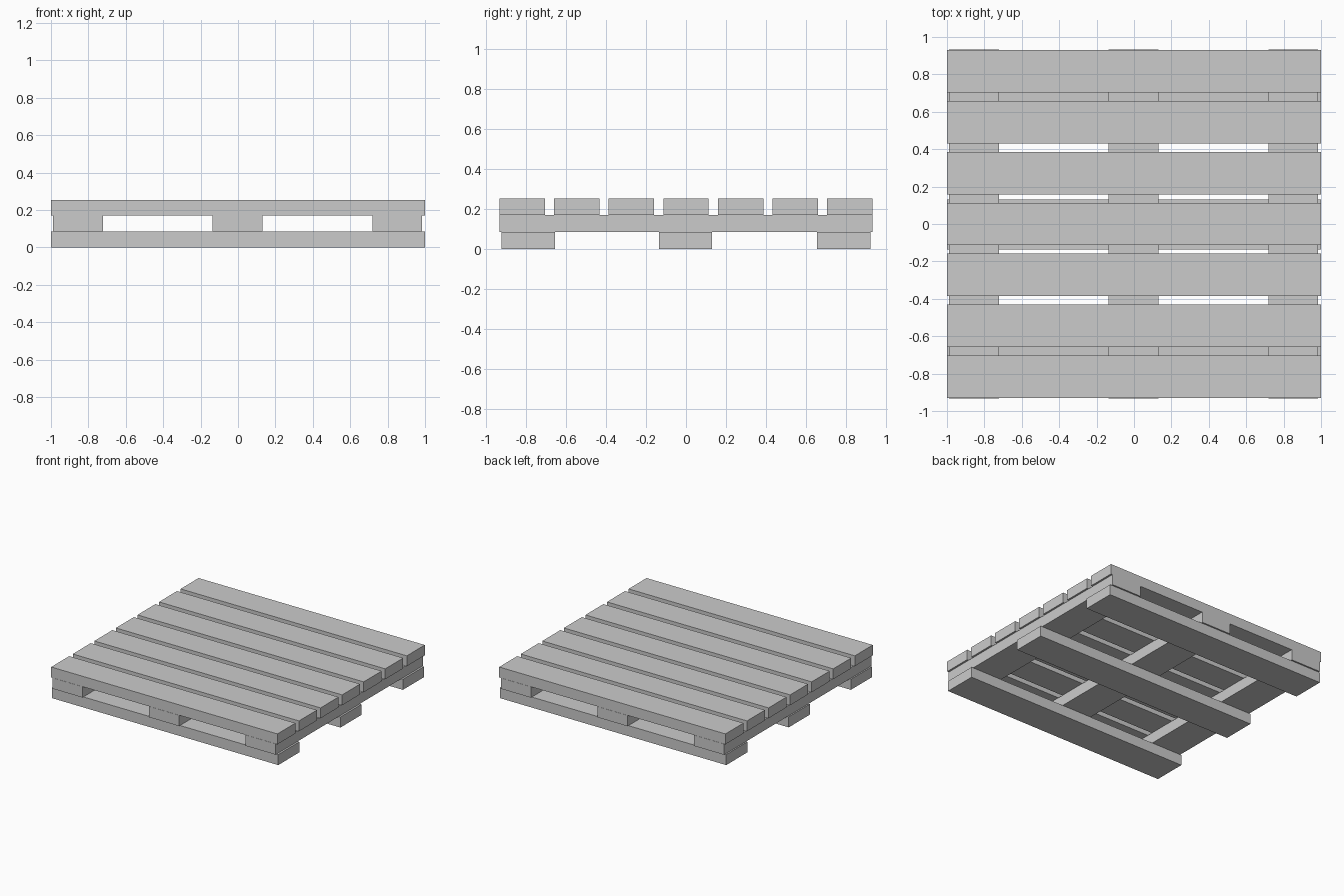
import bpy

if "Cube" in bpy.data.objects:
    bpy.data.objects.remove(bpy.data.objects["Cube"])


def board(name, x0, x1, y0, y1, z0, z1):
    bpy.ops.mesh.primitive_cube_add(
        size=1, location=((x0 + x1) / 2, (y0 + y1) / 2, (z0 + z1) / 2))
    ob = bpy.context.object
    ob.name = name
    ob.scale = (x1 - x0, y1 - y0, z1 - z0)
    bpy.ops.object.transform_apply(location=False, rotation=False, scale=True)
    return ob


Z_BOTTOM, Z_STRINGER, Z_TOP = 0.084, 0.17, 0.253

# Three wide runners on the floor, along x
for i, y in enumerate((-0.787, -0.002, 0.787)):
    board(f"bottom_runner_{i + 1}", -1, 1, y - 0.133, y + 0.133, 0, Z_BOTTOM)

# Three cross stringers, along y
for i, x in enumerate((-0.856, -0.002, 0.852)):
    board(f"stringer_{i + 1}", x - 0.133, x + 0.133, -0.932, 0.932, Z_BOTTOM, Z_STRINGER)

# Seven deck boards, along x
for i in range(7):
    y = (i - 3) * 0.2723
    board(f"deck_board_{i + 1}", -1, 1, y - 0.1135, y + 0.1135, Z_STRINGER, Z_TOP)
